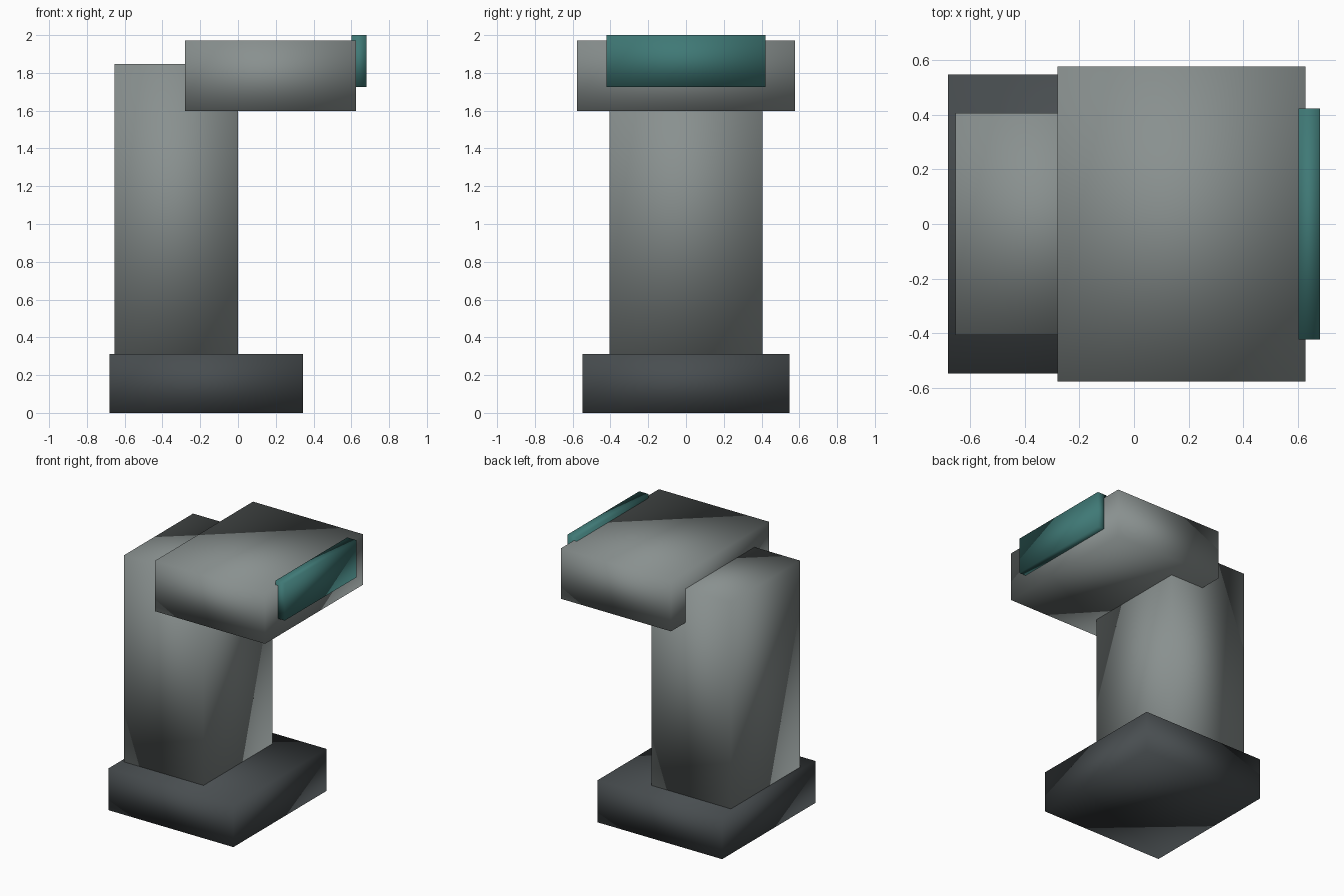
import bpy

if "Cube" in bpy.data.objects:
    bpy.data.objects.remove(bpy.data.objects["Cube"])


def material(name, rgb):
    mat = bpy.data.materials.new(name)
    mat.diffuse_color = (*rgb, 1.0)
    mat.use_nodes = True
    mat.node_tree.nodes["Principled BSDF"].inputs["Base Color"].default_value = mat.diffuse_color
    return mat


def block(name, x, z, width, mat):
    """Box spanning x and z ranges, centred on y, with soft shading."""
    bpy.ops.mesh.primitive_cube_add(
        size=1, location=((x[0] + x[1]) / 2, 0, (z[0] + z[1]) / 2))
    obj = bpy.context.object
    obj.name = name
    obj.scale = (x[1] - x[0], width, z[1] - z[0])
    bpy.ops.object.transform_apply(location=False, rotation=False, scale=True)
    bpy.ops.object.shade_smooth()
    obj.data.materials.append(mat)
    return obj


dark = material("dark_metal", (0.065, 0.075, 0.08))
grey = material("grey_metal", (0.25, 0.28, 0.275))
teal = material("teal_panel", (0.05, 0.19, 0.18))

# Foot plate and upright
block("base", (-0.68, 0.345), (0.0, 0.312), 1.094, dark)
block("column", (-0.653, 0.0), (0.312, 1.848), 0.81, grey)

# Overhanging head with the display panel set into its end
block("head", (-0.28, 0.626), (1.597, 1.971), 1.152, grey)
block("display_panel", (0.602, 0.68), (1.725, 2.0), 0.844, teal)
